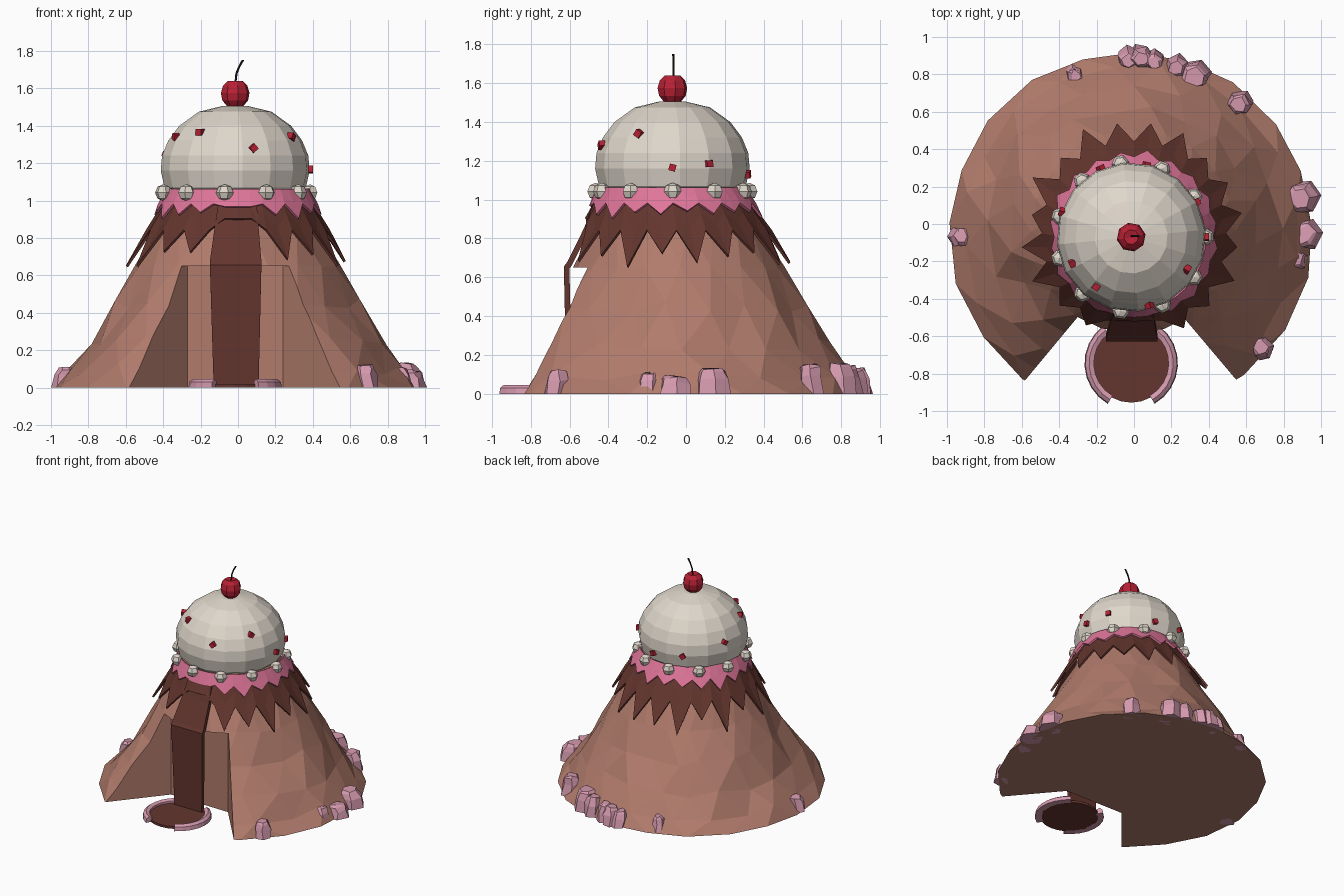
import bpy, bmesh, random
from math import sin, cos, pi, radians
from mathutils import Vector, Matrix

random.seed(4)
cube = bpy.data.objects.get("Cube")
if cube:
    bpy.data.objects.remove(cube, do_unlink=True)


def material(name, rgb):
    m = bpy.data.materials.new(name)
    m.use_nodes = True
    m.diffuse_color = (*rgb, 1)
    m.node_tree.nodes["Principled BSDF"].inputs["Base Color"].default_value = (*rgb, 1)
    return m


CONE = material("wafer_brown", (.44, .20, .15))
SAUCE = material("chocolate", (.125, .036, .027))
PINK = material("pink_icing", (.74, .18, .32))
ROCK = material("pale_pink", (.68, .33, .43))
CREAM = material("cream", (.74, .68, .60))
RED = material("cherry_red", (.48, .015, .035))
STEM = material("dark_stem", (.03, .01, .01))


def finish(name, bm, mat, thickness=0):
    """Turn a bmesh into a flat shaded object."""
    if not thickness:
        bmesh.ops.recalc_face_normals(bm, faces=bm.faces)
    me = bpy.data.meshes.new(name)
    bm.to_mesh(me)
    bm.free()
    me.materials.append(mat)
    ob = bpy.data.objects.new(name, me)
    bpy.context.collection.objects.link(ob)
    if thickness:
        mod = ob.modifiers.new("thickness", 'SOLIDIFY')
        mod.thickness = thickness
        mod.offset = 0
    return ob


def loft(rings, caps=True, closed=True):
    """Skin a list of point rings; optionally cap both ends."""
    bm = bmesh.new()
    vs = [[bm.verts.new(p) for p in ring] for ring in rings]
    n = len(vs[0])
    for a, b in zip(vs, vs[1:]):
        for i in range(n if closed else n - 1):
            j = (i + 1) % n
            bm.faces.new((a[i], a[j], b[j], b[i]))
    if caps:
        bm.faces.new(vs[0][::-1])
        bm.faces.new(vs[-1])
    return bm


def circle(cx, cy, z, r, n, turn=0):
    return [(cx + r * cos(turn + 2 * pi * i / n), cy + r * sin(turn + 2 * pi * i / n), z)
            for i in range(n)]


def radius_at(profile, z):
    for (z0, r0), (z1, r1) in zip(profile, profile[1:]):
        if z0 <= z <= z1:
            return r0 + (r1 - r0) * (z - z0) / (z1 - z0)
    return profile[-1][1]


# Mountain: irregular cone whose axis leans slightly to the front
PROFILE = [(0, .97), (.1, .9), (.25, .785), (.45, .66), (.65, .545), (.85, .43), (1.06, .34)]


def slope(z, a, grow=0):
    r = radius_at(PROFILE, z) + grow - (.05 * sin(a) + .015 * cos(a)) * max(0, 1 - z * 1.2)
    return Vector((r * cos(a), r * sin(a) - .07 * z * z, z))


SIDES = 20
rings = []
for k, (z, r) in enumerate(PROFILE):
    ring = []
    for i in range(SIDES):
        j = .03 if 0 < k < 4 else .01
        a = 2 * pi * (i + .5 * (k % 2)) / SIDES + random.uniform(-j, j) * 2
        dz = random.uniform(-j, j) if 0 < k < 6 else 0
        p = slope(z, a, random.uniform(-j, j) * .7)
        ring.append(p + Vector((0, 0, dz)))
    rings.append(ring)
bm = loft(rings)
bmesh.ops.triangulate(bm, faces=[f for f in bm.faces if len(f.verts) == 4])
mountain = finish("mountain", bm, CONE)

# Entrance alcove cut into the front
outline = [(-.27, -.46), (.24, -.47), (.73, -1.05), (-.76, -1.05)]
cutter = finish("alcove_cutter", loft([[(x, y, z) for x, y in outline] for z in (-.1, .65)]), CONE)
cutter.hide_render = True
mod = mountain.modifiers.new("alcove", 'BOOLEAN')
mod.operation, mod.solver, mod.object = 'DIFFERENCE', 'EXACT', cutter
bpy.context.view_layer.objects.active = mountain
bpy.ops.object.modifier_apply(modifier=mod.name)
bpy.data.objects.remove(cutter, do_unlink=True)


# Dripping skirts of chocolate and icing with zigzag hems
def skirt(name, mat, points, top, valley, tips, grow, flare, front):
    hem = []
    n = points * 2
    for i in range(n):
        a = 2 * pi * i / n
        z = random.uniform(*tips) if i % 2 else valley
        if abs(a - 1.5 * pi) < .3:
            z = front
        hem.append((a, z))
    rows = [[slope(top + (z - top) * t, a, grow + flare * t) for a, z in hem]
            for t in (1, .5, 0)]
    return finish(name, loft(rows, caps=False), mat, .014)


skirt("chocolate_skirt", SAUCE, 20, 1.02, .84, (.63, .74), .018, .032, .9)
skirt("icing_skirt", PINK, 20, 1.06, .98, (.89, .94), .037, .01, .965)

# Chocolate fall over the alcove, ending in the pool
fall = [(0, -.6, -.13, .11), (.65, -.615, -.15, .125), (.67, -.6, -.15, .125),
        (.85, -.51, -.125, .11), (.98, -.46, -.105, .1)]
finish("chocolate_fall", loft([[(l, y, z), (r, y, z)] for z, y, l, r in fall],
                              caps=False, closed=False), SAUCE, .03)

# Pool and its broken rim
PX, PY = -.015, -.745
finish("pool", loft([circle(PX, PY, z, .21, 24) for z in (0, .018)]), SAUCE)
for side in (-1, 1):
    arc = []
    for i in range(9):
        a = radians(-60 + 113 * i / 8)
        arc.append([(PX + side * r * cos(a), PY + r * sin(a), z)
                    for r, z in ((.25, 0), (.245, .03), (.225, .045), (.2, .035), (.2, 0))])
    finish("pool_rim_left" if side > 0 else "pool_rim_right", loft(arc), ROCK)

# Ice cream scoop
CX, CY = -.015, -.07
scoop = [(1.035, .345), (1.07, .38), (1.16, .4), (1.24, .393), (1.32, .36),
         (1.4, .30), (1.475, .195), (1.505, .07)]
finish("scoop", loft([circle(CX, CY, z, r, 16, .1) for z, r in scoop]), CREAM)

# Cream beads round the icing
for i in range(11):
    a = radians(-98) + 2 * pi * i / 11
    bm = bmesh.new()
    bmesh.ops.create_uvsphere(bm, u_segments=6, v_segments=4, radius=.05)
    bm.transform(Matrix.Translation((CX + .4 * cos(a), CY + .4 * sin(a), 1.042))
                 @ Matrix.Rotation(a, 4, 'Z') @ Matrix.Diagonal((.9, .95, .9, 1)))
    finish(f"cream_bead_{i + 1}", bm, CREAM)

# Red sprinkles on the scoop: angle, height
sprinkles = [(-75, 1.28), (-30, 1.34), (0, 1.165), (28, 1.185), (78, 1.13),
             (114, 1.16), (160, 1.24), (204, 1.34), (235, 1.365)]
for i, (deg, z) in enumerate(sprinkles):
    a, r = radians(deg), radius_at(scoop, z)
    bm = bmesh.new()
    bmesh.ops.create_cube(bm, size=.035)
    bm.transform(Matrix.Translation((CX + r * cos(a), CY + r * sin(a), z))
                 @ Matrix.Rotation(a, 4, 'Z') @ Matrix.Rotation(.7 + i * .3, 4, 'X'))
    finish(f"sprinkle_{i + 1}", bm, RED)

# Cherry and stem
cherry = [(1.505, .045), (1.535, .07), (1.575, .078), (1.615, .066), (1.64, .04), (1.632, .01)]
finish("cherry", loft([circle(CX, CY, z, r, 8, .2) for z, r in cherry]), RED)
stem = [(-.015, 1.62, .005), (-.008, 1.68, .006), (.006, 1.715, .006), (.026, 1.75, .007)]
finish("cherry_stem", loft([circle(x, CY + .005, z, r, 6) for x, z, r in stem]), STEM)

# Pink rocks round the foot: x, y, width, height
rocks = [(-.03, .89, .11, .11), (.04, .9, .11, .13), (.11, .88, .1, .13), (.23, .85, .11, .145),
         (.33, .8, .15, .155), (.57, .65, .12, .15), (.905, .14, .16, .13),
         (.92, -.06, .15, .09), (.87, -.19, .11, .11), (.69, -.67, .11, .12),
         (-.94, -.07, .1, .11), (-.32, .81, .08, .11)]
for i, (x, y, w, h) in enumerate(rocks):
    turn = random.uniform(0, 2)
    rows = []
    for z, s in ((0, .58), (.6, .54), (.9, .46), (1, .34)):
        rows.append([(px + random.uniform(-.008, .008) - x * .02 * z,
                      py + random.uniform(-.008, .008) - y * .02 * z,
                      pz + (random.uniform(-.008, .008) if z else 0))
                     for px, py, pz in circle(x, y, z * h, s * w, 6, turn)])
    finish(f"rock_{i + 1}", loft(rows), ROCK)
